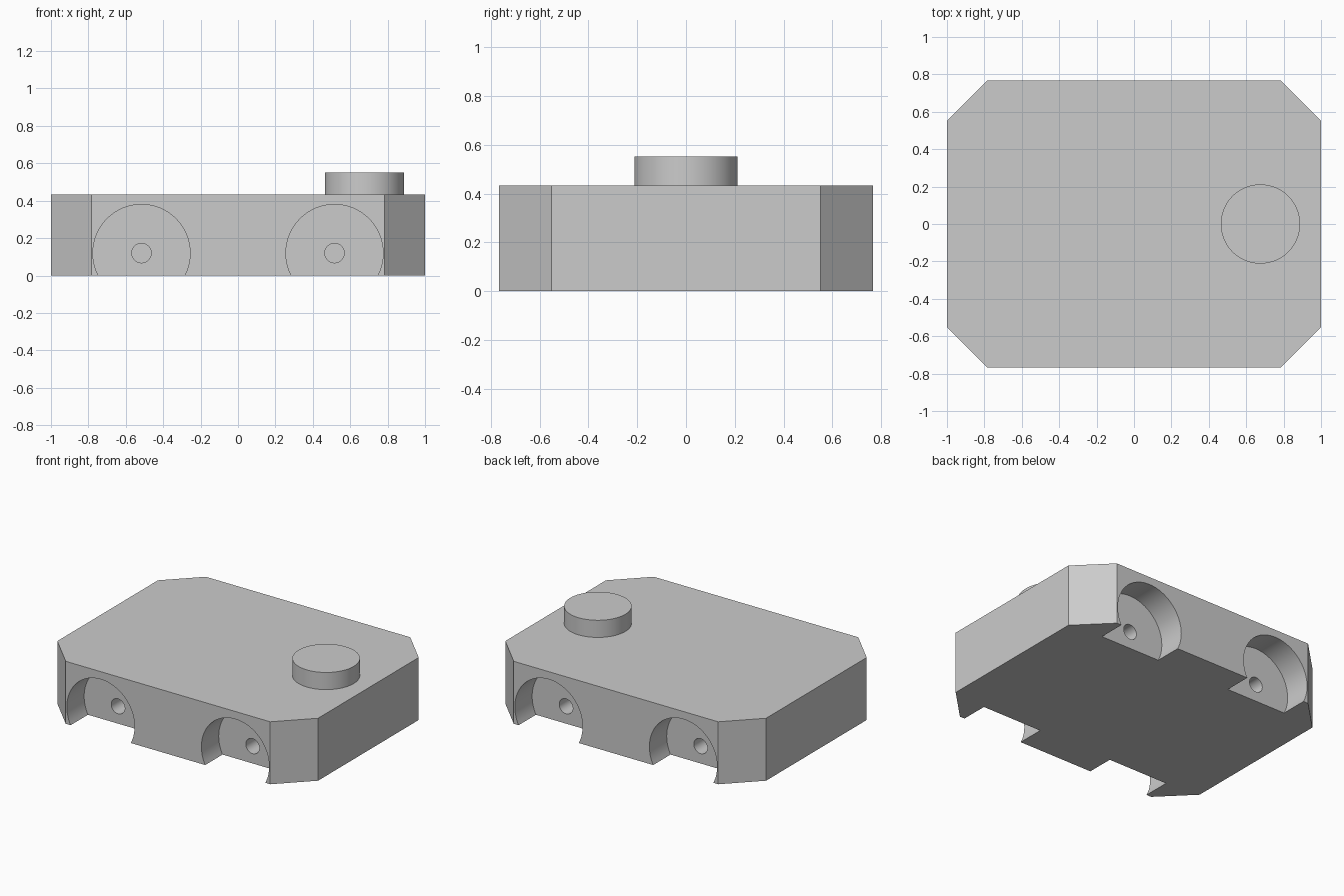
import bpy
import bmesh
import math

cube = bpy.data.objects.get("Cube")
if cube:
    bpy.data.objects.remove(cube, do_unlink=True)

HALF_X, HALF_Y, HEIGHT, CHAMFER = 1.0, 0.767, 0.433, 0.216
WHEEL_X, WHEEL_Z = 0.516, 0.12
WELL_R, WELL_DEPTH = 0.26, 0.19
AXLE_R, AXLE_DEPTH = 0.052, 0.2

grey = bpy.data.materials.new("plain grey")
grey.use_nodes = True
colour = (0.6, 0.6, 0.6, 1)
grey.diffuse_color = colour
grey.node_tree.nodes["Principled BSDF"].inputs["Base Color"].default_value = colour


def cylinder(name, radius, depth, location, along_y=False):
    rotation = (math.pi / 2, 0, 0) if along_y else (0, 0, 0)
    bpy.ops.mesh.primitive_cylinder_add(
        vertices=64, radius=radius, depth=depth, location=location, rotation=rotation)
    obj = bpy.context.object
    obj.name = name
    obj.data.materials.append(grey)
    return obj


def smooth(obj):
    bpy.ops.object.select_all(action="DESELECT")
    obj.select_set(True)
    bpy.context.view_layer.objects.active = obj
    bpy.ops.object.shade_smooth_by_angle(angle=math.radians(30))


def cut(target, cutter):
    cutter.hide_render = True
    mod = target.modifiers.new("cut", "BOOLEAN")
    mod.operation = "DIFFERENCE"
    mod.solver = "EXACT"
    mod.object = cutter
    bpy.context.view_layer.objects.active = target
    bpy.ops.object.modifier_apply(modifier=mod.name)
    bpy.data.objects.remove(cutter, do_unlink=True)


# Body: a block with chamfered upright corners
bm = bmesh.new()
bmesh.ops.create_cube(bm, size=1)
for v in bm.verts:
    v.co = (v.co.x * 2 * HALF_X, v.co.y * 2 * HALF_Y, (v.co.z + 0.5) * HEIGHT)
uprights = [e for e in bm.edges if abs(e.verts[0].co.z - e.verts[1].co.z) > HEIGHT / 2]
bmesh.ops.bevel(bm, geom=uprights, offset=CHAMFER, offset_type="OFFSET",
                segments=1, affect="EDGES")
mesh = bpy.data.meshes.new("body")
bm.to_mesh(mesh)
bm.free()
body = bpy.data.objects.new("body", mesh)
bpy.context.collection.objects.link(body)
mesh.materials.append(grey)

# Wheel wells, each with a blind axle hole
for sx in (-1, 1):
    for sy in (-1, 1):
        x, wall = sx * WHEEL_X, sy * (HALF_Y - WELL_DEPTH)
        cut(body, cylinder("well_cutter", WELL_R, 2 * WELL_DEPTH,
                           (x, sy * HALF_Y, WHEEL_Z), True))
        cut(body, cylinder("axle_cutter", AXLE_R, 2 * AXLE_DEPTH,
                           (x, wall, WHEEL_Z), True))
smooth(body)

# Round knob on top
knob_top, sink = 0.552, 0.01
knob_depth = knob_top - HEIGHT + sink
knob = cylinder("top_knob", 0.212, knob_depth, (0.676, 0, knob_top - knob_depth / 2))
smooth(knob)
